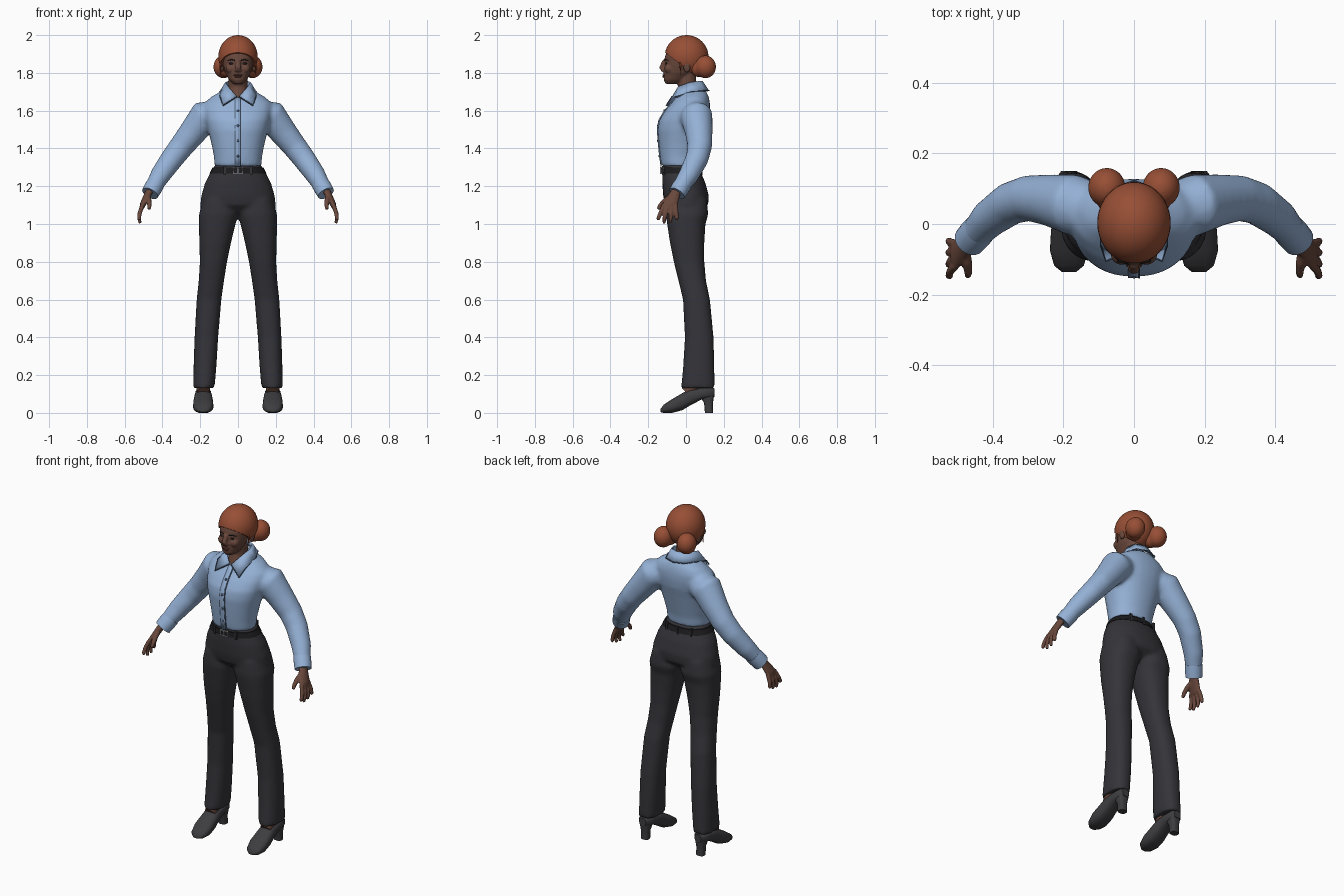
import bpy, bmesh
from math import cos, sin, pi, radians
from mathutils import Vector, Matrix

if "Cube" in bpy.data.objects:
    bpy.data.objects.remove(bpy.data.objects["Cube"])


def material(name, r, g, b):
    m = bpy.data.materials.new(name)
    m.use_nodes = True
    m.diffuse_color = (r, g, b, 1)
    m.node_tree.nodes["Principled BSDF"].inputs["Base Color"].default_value = (r, g, b, 1)
    return m


SKIN = material("brown_skin", .14, .064, .045)
HAIR = material("auburn_hair", .31, .078, .036)
SHIRT = material("blue_shirt", .30, .44, .67)
SEAM = material("dark_blue_seam", .07, .11, .18)
CLOTH = material("charcoal_cloth", .035, .034, .041)
SHOE = material("shoe_leather", .047, .047, .052)
DARK = material("near_black", .012, .011, .013)
METAL = material("buckle_grey", .35, .36, .38)
LIP = material("lip_brown", .13, .045, .036)


def oval(c, u, v, e=2.0, n=28):
    """Superellipse ring around c, spanned by u and v."""
    def p(t):
        return abs(t) ** (2 / e) * (1 if t > 0 else -1)
    return [Vector(c) + u * p(cos(2 * pi * i / n)) + v * p(sin(2 * pi * i / n)) for i in range(n)]


def level(x0, x1, y0, y1, z, e=2.2):
    """Horizontal ring filling the given bounds."""
    return oval(((x0 + x1) / 2, (y0 + y1) / 2, z), Vector(((x1 - x0) / 2, 0, 0)), Vector((0, (y1 - y0) / 2, 0)), e)


def loft(bm, rings):
    rows = [[bm.verts.new(p) for p in r] for r in rings]
    n = len(rows[0])
    for a, b in zip(rows, rows[1:]):
        for i in range(n):
            bm.faces.new((a[i], a[(i + 1) % n], b[(i + 1) % n], b[i]))
    bm.faces.new(rows[0])
    bm.faces.new(rows[-1])


def tube(bm, path, n=16):
    """Round tube through (x, y, z, radius) points."""
    pts = [Vector(p[:3]) for p in path]
    rings = []
    for i, p in enumerate(path):
        t = (pts[min(i + 1, len(pts) - 1)] - pts[max(i - 1, 0)]).normalized()
        ref = Vector((0, 0, 1)) if abs(t.y) > .9 else Vector((0, 1, 0))
        u = t.cross(ref).normalized()
        rings.append(oval(pts[i], u * p[3], t.cross(u) * p[3], n=n))
    loft(bm, rings)


def ball(bm, c, r, seg=24):
    bmesh.ops.create_uvsphere(bm, u_segments=seg, v_segments=seg // 2, radius=1,
                              matrix=Matrix.Translation(c) @ Matrix.Diagonal((*r, 1)))


def box(bm, c, size):
    bmesh.ops.create_cube(bm, size=1, matrix=Matrix.Translation(c) @ Matrix.Diagonal((*size, 1)))


def mirror(bm):
    new = bmesh.ops.duplicate(bm, geom=bm.verts[:] + bm.edges[:] + bm.faces[:])["geom"]
    bmesh.ops.scale(bm, vec=(-1, 1, 1), verts=[g for g in new if isinstance(g, bmesh.types.BMVert)])


def finish(name, bm, mat, voxel=0, relax=4, thick=0):
    bmesh.ops.recalc_face_normals(bm, faces=bm.faces[:])
    mesh = bpy.data.meshes.new(name)
    bm.to_mesh(mesh)
    bm.free()
    mesh.materials.append(mat)
    ob = bpy.data.objects.new(name, mesh)
    bpy.context.collection.objects.link(ob)
    bpy.ops.object.select_all(action='DESELECT')
    ob.select_set(True)
    bpy.context.view_layer.objects.active = ob
    bpy.ops.object.shade_smooth_by_angle(angle=radians(45))
    if thick:
        ob.modifiers.new("thickness", 'SOLIDIFY').thickness = thick
    if voxel:
        m = ob.modifiers.new("merge", 'REMESH')
        m.mode, m.voxel_size, m.use_smooth_shade = 'VOXEL', voxel, True
        s = ob.modifiers.new("relax", 'SMOOTH')
        s.factor, s.iterations = .5, relax
    return ob


# Shirt: sleeves merged into the torso
bm = bmesh.new()
tube(bm, [(.12, .045, 1.58, .075), (.175, .055, 1.572, .086), (.24, .068, 1.485, .073), (.30, .073, 1.41, .065),
          (.35, .058, 1.345, .061), (.41, .015, 1.26, .054), (.455, -.035, 1.185, .042)], 28)
mirror(bm)
torso = [(1.305, .124, -.13, .065), (1.36, .128, -.138, .072), (1.43, .142, -.145, .09), (1.5, .16, -.15, .108),
         (1.55, .172, -.142, .122), (1.6, .18, -.112, .128), (1.64, .178, -.078, .127), (1.675, .14, -.05, .12),
         (1.70, .095, -.036, .108), (1.715, .07, -.02, .095)]
loft(bm, [level(-w, w, f, b, z) for z, w, f, b in torso])
finish("shirt", bm, SHIRT, .011, 6)

# Cuffs
bm = bmesh.new()
tube(bm, [(.435, -.013, 1.215, .047), (.45, -.03, 1.19, .048), (.466, -.048, 1.162, .046)], 24)
mirror(bm)
finish("shirt_cuffs", bm, SHIRT)

# Button placket, its seam and buttons follow the chest
front = [(z, f) for z, w, f, b in torso[:8]]
for name, x0, x1, lift, mat in (("placket", -.017, .017, .003, SHIRT), ("placket_seam", .013, .017, .0045, SEAM)):
    bm = bmesh.new()
    rows = [(bm.verts.new((x0, f - lift, z)), bm.verts.new((x1, f - lift, z))) for z, f in front]
    for a, b in zip(rows, rows[1:]):
        bm.faces.new((a[0], a[1], b[1], b[0]))
    finish(name, bm, mat, thick=.004)
bm = bmesh.new()
for z, y in ((1.36, -.141), (1.44, -.148), (1.52, -.149), (1.60, -.115)):
    ball(bm, (0, y, z), (.007, .005, .007), 12)
finish("shirt_buttons", bm, SEAM)

# Folded collar with pointed fronts
upper = [(.006, -.074, 1.675), (.052, -.042, 1.728), (.068, .02, 1.75), (.05, .07, 1.757), (0, .088, 1.758)]
lower = [(.08, -.105, 1.628), (.094, -.06, 1.672), (.098, .03, 1.70), (.064, .10, 1.706), (0, .122, 1.706)]
bm = bmesh.new()
a, b = ([bm.verts.new(p) for p in row] for row in (upper, lower))
for i in range(4):
    bm.faces.new((a[i], b[i], b[i + 1], a[i + 1]))
mirror(bm)
bmesh.ops.remove_doubles(bm, verts=bm.verts[:], dist=.001)
finish("collar", bm, SHIRT, thick=.008)
bm = bmesh.new()
tube(bm, [(*p, .003) for p in upper[:1] + lower], 8)
mirror(bm)
finish("collar_seam", bm, SEAM)

# Trousers: flared legs merged into the hips
bm = bmesh.new()
legs = [(1.13, .02, .185, -.105, .11), (1.05, -.002, .207, -.107, .118), (1.0, .013, .207, -.1, .103),
        (.9, .037, .205, -.085, .097), (.8, .058, .202, -.065, .097), (.7, .074, .208, -.04, .106),
        (.6, .088, .219, -.016, .127), (.4, .105, .23, -.006, .146), (.25, .114, .235, -.015, .15),
        (.132, .124, .238, -.026, .152)]
loft(bm, [level(x0, x1, f, b, z, 2.3) for z, x0, x1, f, b in legs])
mirror(bm)
hips = [(1.318, .118, -.12, .06), (1.28, .142, -.125, .076), (1.22, .174, -.126, .102), (1.15, .195, -.121, .121),
        (1.1, .2, -.11, .118), (1.06, .12, -.07, .07)]
loft(bm, [level(-w, w, f, b, z) for z, w, f, b in hips])
finish("trousers", bm, CLOTH, .011, 4)

# Belt, loops and buckle
bm = bmesh.new()
loft(bm, [level(-w, w, f, b, z) for z, w, f, b in ((1.268, .151, -.131, .085), (1.298, .136, -.129, .075))])
finish("belt", bm, DARK)
bm = bmesh.new()
for x, y in ((.07, -.119), (.08, .067)):
    box(bm, (x, y, 1.283), (.012, .014, .046))
mirror(bm)
box(bm, (0, .082, 1.283), (.012, .012, .046))
finish("belt_loops", bm, CLOTH)
bm = bmesh.new()
for z in (1.268, 1.298):
    box(bm, (0, -.133, z), (.05, .008, .005))
for x in (-.024, 0, .024):
    box(bm, (x, -.133, 1.283), (.005, .008, .034))
finish("buckle", bm, METAL)

# Shoes: pumps lofted from toe to heel, with block heels
bm = bmesh.new()
pump = [(-.136, .02, .004, .02), (-.118, .042, 0, .043), (-.075, .054, 0, .072), (-.02, .051, .014, .104),
        (.02, .046, .038, .126), (.08, .042, .07, .132), (.13, .037, .078, .134), (.15, .022, .085, .13)]
loft(bm, [oval((.184, y, (lo + hi) / 2), Vector((w, 0, 0)), Vector((0, 0, (hi - lo) / 2)), 2.6)
          for y, w, lo, hi in pump])
loft(bm, [level(.184 - w, .184 + w, f, b, z, 3) for z, w, f, b in
          ((0, .024, .1, .143), (.05, .024, .096, .142), (.1, .034, .07, .15))])
mirror(bm)
finish("shoes", bm, SHOE)
bm = bmesh.new()
tube(bm, [(.184, .06, .2, .036), (.184, .035, .14, .038), (.184, .0, .108, .032)])
mirror(bm)
finish("ankles", bm, SKIN)

# Hands: palm, four fingers and thumb
bm = bmesh.new()
palm = [(.46, -.042, 1.195, .022, .024), (.48, -.065, 1.15, .021, .033), (.5, -.083, 1.11, .018, .041),
        (.509, -.087, 1.085, .013, .04)]
loft(bm, [oval((x, y, z), Vector((w, 0, 0)), Vector((0, d, 0))) for x, y, z, w, d in palm])
for i, tip in enumerate((1.022, 1.004, 1.008, 1.026)):
    y = -.118 + i * .021
    reach = -.032 + i * .013
    tube(bm, [(.505, y, 1.1, .0115), (.52, y + reach * .5, 1.06, .0115), (.524, y + reach * .9, 1.03, .0105),
              (.518, y + reach, tip, .008)])
tube(bm, [(.478, -.07, 1.15, .015), (.472, -.11, 1.125, .014), (.469, -.135, 1.1, .012), (.47, -.148, 1.078, .009)])
mirror(bm)
finish("hands", bm, SKIN, .0045, 3)

# Head: skull, neck, nose, cheeks and ears merged
bm = bmesh.new()
ball(bm, (.088, .005, 1.832), (.012, .02, .032), 16)
ball(bm, (.036, -.088, 1.822), (.03, .028, .026), 16)
tube(bm, [(.004, -.117, 1.868, .007), (.004, -.131, 1.828, .011), (.009, -.12, 1.81, .011)])
mirror(bm)
tube(bm, [(0, -.008, 1.64, .056), (0, .008, 1.72, .051), (0, .0, 1.8, .05)], 28)
face = [(1.742, .026, -.108, -.03), (1.762, .047, -.118, .0), (1.80, .067, -.119, .04), (1.84, .079, -.114, .06),
        (1.88, .084, -.113, .075), (1.92, .083, -.1, .08), (1.96, .062, -.068, .05)]
loft(bm, [level(-w, w, f, b, z, 2.1) for z, w, f, b in face])
finish("head", bm, SKIN, .005, 4)

# Eyes, brows and lips
bm = bmesh.new()
ball(bm, (.034, -.104, 1.85), (.014, .006, .006), 16)
tube(bm, [(.016, -.112, 1.866, .003), (.035, -.107, 1.871, .003), (.054, -.094, 1.864, .002)], 8)
mirror(bm)
finish("eyes_and_brows", bm, DARK)
bm = bmesh.new()
ball(bm, (0, -.117, 1.788), (.023, .008, .005), 16)
ball(bm, (0, -.117, 1.78), (.019, .008, .005), 16)
finish("lips", bm, LIP)

# Swept-back hair, cut along a slanted hairline
bm = bmesh.new()
ball(bm, (0, .003, 1.885), (.104, .116, .115), 40)
cut = bmesh.ops.bisect_plane(bm, geom=bm.verts[:] + bm.edges[:] + bm.faces[:], plane_co=(0, -.11, 1.907),
                             plane_no=(0, .085, .11), clear_inner=True)["geom_cut"]
bmesh.ops.edgenet_fill(bm, edges=[g for g in cut if isinstance(g, bmesh.types.BMEdge)])
finish("hair_cap", bm, HAIR)

# Two low buns and loose strands by the ears
bm = bmesh.new()
ball(bm, (.077, .103, 1.832), (.053, .056, .06), 28)
ball(bm, (.06, .07, 1.825), (.045, .045, .048))
tube(bm, [(.088, -.035, 1.885, .007), (.094, -.03, 1.84, .006), (.092, -.03, 1.80, .004), (.102, -.034, 1.768, .001)], 8)
mirror(bm)
finish("hair_buns", bm, HAIR, .005, 4)
